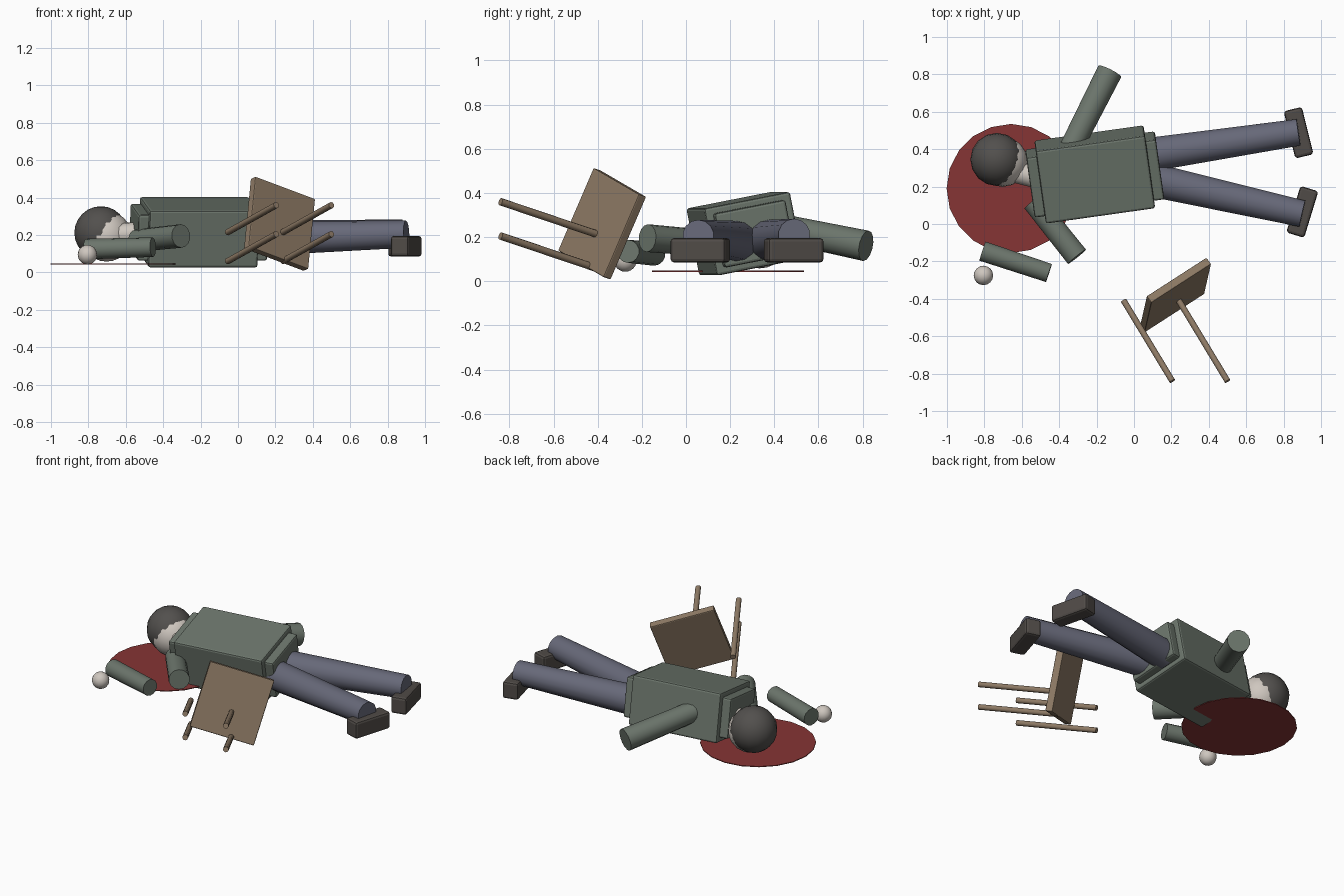
import bpy
from math import radians
from mathutils import Vector, Matrix

if "Cube" in bpy.data.objects:
    bpy.data.objects.remove(bpy.data.objects["Cube"])


def material(name, r, g, b):
    m = bpy.data.materials.new(name)
    m.use_nodes = True
    m.diffuse_color = (r, g, b, 1)
    m.node_tree.nodes["Principled BSDF"].inputs["Base Color"].default_value = (r, g, b, 1)
    return m


COAT = material("grey green cloth", .15, .18, .15)
TROUSERS = material("slate blue cloth", .135, .14, .19)
LEATHER = material("dark leather", .08, .07, .063)
HAIR = material("dark hair", .085, .08, .075)
SKIN = material("pale skin", .62, .57, .52)
RED = material("deep red", .24, .035, .035)
WOOD = material("brown wood", .27, .195, .13)


def finish(name, mat, smooth=True):
    ob = bpy.context.object
    ob.name = name
    ob.data.materials.append(mat)
    if smooth:
        bpy.ops.object.shade_smooth_by_angle(angle=radians(40))
    return ob


def rod(name, a, b, r1, r2, mat, sides=14):
    a, b = Vector(a), Vector(b)
    bpy.ops.mesh.primitive_cone_add(vertices=sides, radius1=r1, radius2=r2, depth=(b - a).length)
    ob = finish(name, mat)
    ob.matrix_world = Matrix.Translation((a + b) / 2) @ (b - a).to_track_quat('Z', 'Y').to_matrix().to_4x4()
    return ob


def ball(name, centre, r, mat):
    bpy.ops.mesh.primitive_uv_sphere_add(segments=16, ring_count=12, radius=r, location=centre)
    return finish(name, mat)


def block(name, size, rotation, mat, bevel=0):
    """Box with the given size, turned by a matrix that also places it."""
    bpy.ops.mesh.primitive_cube_add(size=1)
    ob = finish(name, mat, False)
    ob.data.transform(Matrix.Diagonal((*size, 1)))
    ob.matrix_world = rotation
    if bevel:
        mod = ob.modifiers.new("soft edges", 'BEVEL')
        mod.width, mod.segments = bevel, 2
    return ob


# Floor disc
bpy.ops.mesh.primitive_cylinder_add(vertices=20, radius=.345, depth=.005, location=(-.657, .19, .045))
finish("floor_disc", RED, False)

# Torso, rolled slightly onto one side, with a longer inner layer
lie = (Matrix.Translation((-.21, .265, .215)) @ Matrix.Rotation(radians(8), 4, 'Z')
       @ Matrix.Rotation(radians(11), 4, 'X'))
block("coat", (.59, .40, .31), lie, COAT, .012)
block("inner_coat", (.70, .33, .25), lie, COAT, .012)

# Head
ball("head", (-.703, .333, .193), .135, SKIN)
ball("hair", (-.733, .345, .212), .142, HAIR)
rod("neck", (-.68, .29, .2), (-.52, .25, .21), .06, .06, SKIN)

# Arms and hand
rod("left_arm", (-.36, .36, .255), (-.13, .815, .16), .063, .07, COAT)
rod("right_upper_arm", (-.54, .12, .17), (-.305, -.175, .195), .06, .063, COAT)
rod("right_forearm", (-.81, -.145, .125), (-.455, -.262, .135), .055, .052, COAT)
ball("right_hand", (-.805, -.275, .095), .052, SKIN)

# Legs and shoes
for side, hip, ankle, foot, turn in (
        ("left", (.08, .37, .185), (.88, .49, .21), (.88, .488, .14), 14),
        ("right", (.08, .24, .18), (.90, .055, .205), (.90, .065, .14), -17)):
    rod(side + "_leg", hip, ankle, .093, .073, TROUSERS)
    block(side + "_shoe", (.10, .26, .11),
          Matrix.Translation(foot) @ Matrix.Rotation(radians(turn), 4, 'Z'), LEATHER, .015)

# Tipped stool: seat built on its own axes
u = Vector((.80, .516, -.30)).normalized()
n = u.cross(Vector((-.098, -.40, -.915))).normalized()
v = n.cross(u)
seat = Matrix((u, v, n)).transposed().to_4x4()
block("stool_seat", (.40, .41, .045), Matrix.Translation((.222, -.38, .26)) @ seat, WOOD, .006)
reach = Vector((.26, -.43, .145))
for i, x in enumerate((-.055, .24)):
    for j, z in enumerate((.06, .215)):
        start = Vector((x, -.41, z))
        rod(f"stool_leg_{i * 2 + j + 1}", start, start + reach, .017, .017, WOOD, 10)
